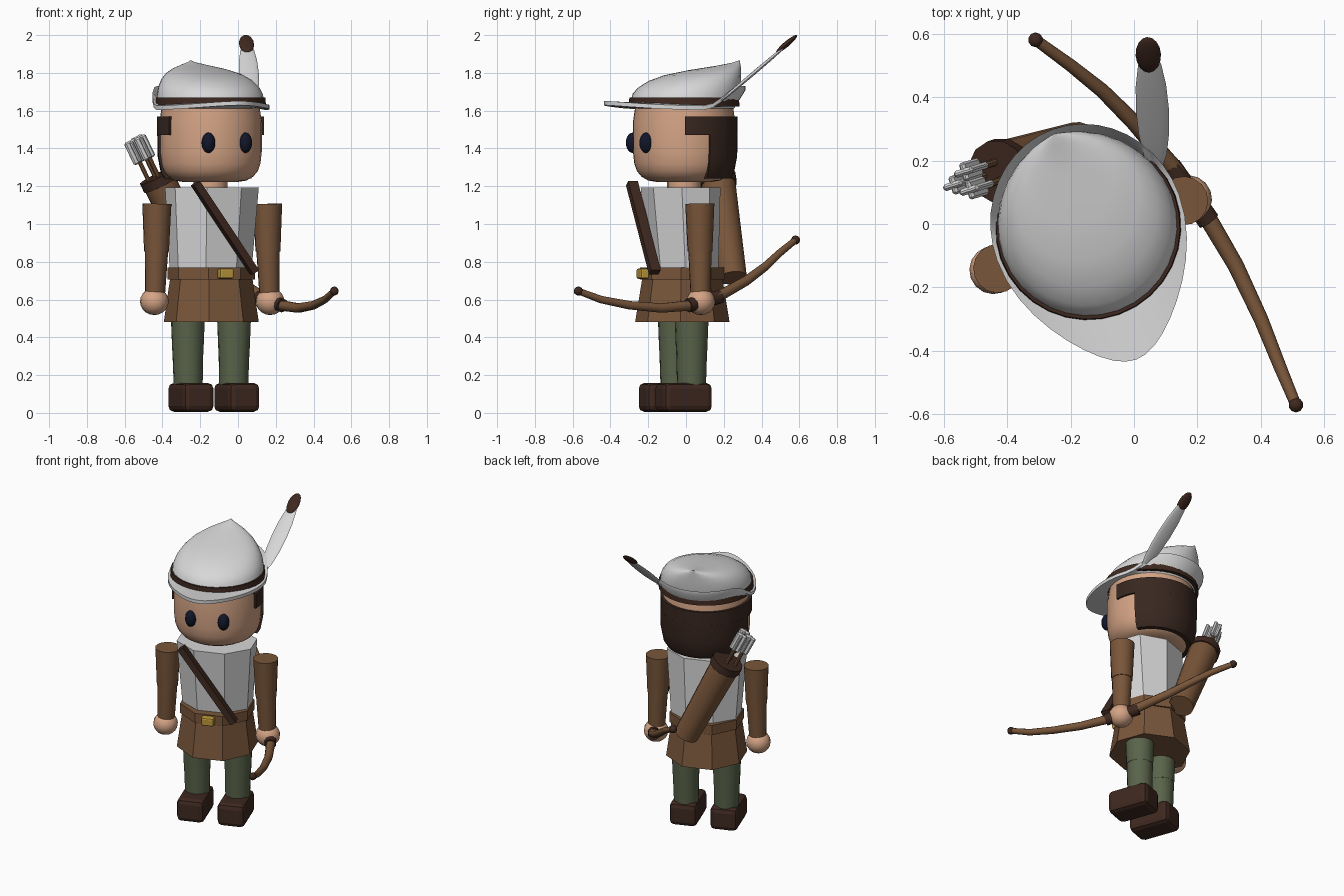
import bpy, bmesh, math
from mathutils import Matrix, Vector

if "Cube" in bpy.data.objects:
    bpy.data.objects.remove(bpy.data.objects["Cube"])

# The figure stands turned a little to its left; body parts are built in this frame
ROOT = Matrix.Translation((-0.145, -0.01, 0)) @ Matrix.Rotation(math.radians(20), 4, 'Z')
WORLD = Matrix.Identity(4)


def material(name, r, g, b):
    m = bpy.data.materials.new(name)
    m.diffuse_color = (r, g, b, 1)
    m.use_nodes = True
    m.node_tree.nodes["Principled BSDF"].inputs["Base Color"].default_value = m.diffuse_color
    return m


WHITE = material("white_cloth", 0.68, 0.68, 0.69)
SKIN = material("skin", 0.66, 0.37, 0.235)
BROWN = material("brown_leather", 0.19, 0.092, 0.042)
DARK = material("dark_leather", 0.048, 0.021, 0.014)
HAIR = material("hair_brown", 0.04, 0.02, 0.014)
GREEN = material("green_trousers", 0.10, 0.125, 0.068)
GOLD = material("gold", 0.50, 0.31, 0.045)
NAVY = material("eye_navy", 0.006, 0.008, 0.022)


def finish(name, bm, mat, frame=ROOT, smooth=True):
    bm.transform(frame)
    bmesh.ops.recalc_face_normals(bm, faces=bm.faces[:])
    me = bpy.data.meshes.new(name)
    bm.to_mesh(me)
    bm.free()
    me.materials.append(mat)
    ob = bpy.data.objects.new(name, me)
    bpy.context.collection.objects.link(ob)
    if smooth:
        for o in bpy.context.selected_objects:
            o.select_set(False)
        ob.select_set(True)
        bpy.context.view_layer.objects.active = ob
        bpy.ops.object.shade_smooth_by_angle(angle=math.radians(38))
    return ob


def ring(z, a, b=None, n=32, cy=0.0, phase=0.0):
    b = a if b is None else b
    return [(a * math.cos(phase + math.tau * i / n), cy + b * math.sin(phase + math.tau * i / n), z)
            for i in range(n)]


def loft(name, rings, mat, smooth=True, closed=False, frame=ROOT):
    bm = bmesh.new()
    rows = [[bm.verts.new(p) for p in r] for r in rings]
    n = len(rows[0])
    pairs = list(zip(rows, rows[1:])) + ([(rows[-1], rows[0])] if closed else [])
    for lo, hi in pairs:
        for i in range(n):
            j = (i + 1) % n
            bm.faces.new((lo[i], lo[j], hi[j], hi[i]))
    if not closed:
        bm.faces.new(rows[0][::-1])
        bm.faces.new(rows[-1])
    return finish(name, bm, mat, frame, smooth)


def rod(name, p0, p1, r0, r1, mat, n=16, frame=ROOT):
    p0, p1 = Vector(p0), Vector(p1)
    d = p1 - p0
    m = Matrix.Translation((p0 + p1) / 2) @ d.to_track_quat('Z', 'Y').to_matrix().to_4x4()
    bm = bmesh.new()
    bmesh.ops.create_cone(bm, cap_ends=True, segments=n, radius1=r0, radius2=r1,
                          depth=d.length, matrix=m)
    return finish(name, bm, mat, frame)


def ball(name, c, s, mat, frame=ROOT, rot=WORLD, n=16):
    bm = bmesh.new()
    bmesh.ops.create_uvsphere(bm, u_segments=n, v_segments=n // 2 + 2, radius=1,
                              matrix=Matrix.Translation(c) @ rot @ Matrix.Diagonal((*s, 1)))
    return finish(name, bm, mat, frame)


def box(name, c, size, mat, bevel=0.0, rot=WORLD, segments=2):
    bm = bmesh.new()
    bmesh.ops.create_cube(bm, size=1, matrix=Matrix.Diagonal((*size, 1)))
    if bevel:
        bmesh.ops.bevel(bm, geom=bm.edges[:], offset=bevel, segments=segments,
                        profile=0.5, affect='EDGES')
    bm.transform(Matrix.Translation(c) @ rot)
    return finish(name, bm, mat, smooth=False)


# Legs, shoes, arms and hands, one of each per side
for side, s in (("right", -1), ("left", 1)):
    box(side + "_shoe", (s * 0.129, -0.05, 0.082), (0.175, 0.275, 0.152), DARK, 0.03)
    rod(side + "_lower_leg", (s * 0.128, -0.005, 0.12), (s * 0.13, -0.005, 0.33), 0.076, 0.082, GREEN)
    rod(side + "_thigh", (s * 0.13, -0.005, 0.33), (s * 0.13, -0.005, 0.56), 0.083, 0.092, GREEN)
    rod(side + "_upper_arm", (s * 0.314, -0.025, 0.855), (s * 0.312, -0.025, 1.107), 0.066, 0.077, BROWN)
    rod(side + "_forearm", (s * 0.323, -0.025, 0.60), (s * 0.314, -0.025, 0.86), 0.052, 0.062, BROWN)
    ball(side + "_hand", (s * 0.326, -0.025, 0.59), (0.076, 0.076, 0.072), SKIN)
    ball(side + "_eye", (s * 0.104, -0.252, 1.43), (0.036, 0.036, 0.054), NAVY)

# Faceted tunic, skirt and belt
P = math.pi / 8
loft("tunic", [ring(0.74, 0.222, 0.175, 8, 0, P), ring(1.193, 0.255, 0.205, 8, -0.02, P)], WHITE, False)
loft("skirt", [ring(0.48, 0.252, 0.25, 8, -0.01, P), ring(0.72, 0.218, 0.21, 8, -0.01, P)], BROWN, False)
loft("belt", [ring(0.705, 0.232, 0.222, 8, -0.01, P), ring(0.77, 0.232, 0.222, 8, -0.01, P)], BROWN, False)
box("belt_buckle", (0, -0.232, 0.737), (0.08, 0.05, 0.054), GOLD, 0.01)

# Shoulder strap lying across the chest
a, b = Vector((-0.17, -0.232, 1.215)), Vector((0.165, -0.225, 0.745))
box("chest_strap", (a + b) / 2, (0.055, 0.04, (b - a).length), DARK,
    rot=(b - a).to_track_quat('Z', 'Y').to_matrix().to_4x4())

# Neck and head
rod("neck", (0, 0, 1.15), (0, 0, 1.25), 0.09, 0.09, SKIN)
HEAD = [(1.222, 0.14), (1.23, 0.19), (1.25, 0.225), (1.28, 0.25), (1.32, 0.264),
        (1.38, 0.271), (1.54, 0.271), (1.65, 0.255)]
loft("head", [ring(z, r) for z, r in HEAD], SKIN)


# Hair as thick arcs wrapped round the head
def hair_arc(name, overhang, profile):
    rings = []
    for z, r in profile:
        a0, a1 = -math.radians(overhang), math.pi + math.radians(overhang)
        angles = [a0 + (a1 - a0) * i / 24 for i in range(25)]
        rings.append([(r * math.cos(t), r * math.sin(t), z) for t in angles]
                     + [((r - 0.03) * math.cos(t), (r - 0.03) * math.sin(t), z) for t in angles[::-1]])
    loft(name, rings, HAIR)


hair_arc("back_hair", -9, [(1.24, 0.245), (1.27, 0.264), (1.36, 0.281), (1.48, 0.283)])
hair_arc("side_hair", 19, [(1.47, 0.283), (1.57, 0.283)])

# Hat brim: long point in front, turned up at the back
rings = [[], [], [], []]
for i in range(40):
    t = math.tau * i / 40
    c, s = math.cos(t), math.sin(t)
    front, back = max(0, c), max(0, -c)
    x = 0.305 * s * (1 - 0.3 * front ** 2)
    y = -0.444 * front + 0.328 * back
    z = 1.615 + 0.025 * front ** 2 + 0.105 * math.sin(math.pi / 2 * min(1, 1.4 * back)) ** 2
    rings[0].append((0.265 * s, -0.265 * c, 1.612))
    rings[1].append((x, y, z - 0.011))
    rings[2].append((x, y, z + 0.011))
    rings[3].append((0.265 * s, -0.265 * c, 1.64))
loft("hat_brim", rings, WHITE, closed=True)
loft("hat_band", [ring(1.622, 0.294), ring(1.67, 0.29)], DARK)

# Hat crown: each ring is front y, back y, front z, back z, half width
CROWN = [(-0.285, 0.285, 1.65, 1.65, 0.285), (-0.272, 0.295, 1.69, 1.69, 0.279),
         (-0.245, 0.302, 1.72, 1.73, 0.267), (-0.185, 0.306, 1.757, 1.77, 0.24),
         (-0.10, 0.309, 1.787, 1.805, 0.2), (0.03, 0.311, 1.813, 1.83, 0.14),
         (0.18, 0.312, 1.836, 1.848, 0.07), (0.27, 0.313, 1.853, 1.858, 0.022),
         (0.308, 0.313, 1.866, 1.866, 0.003)]
rings = []
for yf, yb, zf, zb, w in CROWN:
    rings.append([(x, (yf + yb) / 2 + y * (yb - yf) / 2, (zf + zb) / 2 + y * (zb - zf) / 2)
                  for x, y, _ in [(w * math.cos(t), math.sin(t), 0)
                                  for t in [math.tau * i / 32 for i in range(32)]]])
loft("hat_crown", rings, WHITE)

# Feather leaning backwards
lean = Vector((-0.025, 0.395, 0.335)).to_track_quat('Y', 'Z').to_matrix().to_4x4()
ball("feather", (0.058, 0.36, 1.80), (0.052, 0.26, 0.010), WHITE, WORLD, lean)
ball("feather_tip", (0.045, 0.533, 1.953), (0.04, 0.073, 0.015), DARK, WORLD, lean)

# Quiver on the back with arrows
q0, q1 = Vector((0.06, 0.25, 0.715)), Vector((-0.2, 0.262, 1.235))
axis = (q1 - q0).normalized()
rod("quiver", q0, q1, 0.077, 0.092, BROWN)
rod("quiver_rim", q1 - axis * 0.03, q1 + axis * 0.02, 0.1, 0.1, DARK, 12)
turn = axis.to_track_quat('Z', 'Y').to_matrix().to_4x4()
for i, (dx, dy) in enumerate([(-0.03, 0.02), (0.03, 0.02), (0, -0.03)]):
    foot = q1 + turn.to_3x3() @ Vector((dx, dy - 0.02, 0))
    rod(f"arrow_shaft_{i}", foot - axis * 0.1, foot + axis * 0.2, 0.012, 0.012, BROWN, 8)
    mid = foot + axis * 0.19
    box(f"arrow_fletching_{i}", mid, (0.022, 0.07, 0.13), WHITE, 0.008, turn, 1)
    box(f"arrow_fletching_cross_{i}", mid, (0.06, 0.02, 0.12), WHITE, 0.007, turn, 1)


# Bow held in the left hand
BOW = [(0.51, -0.57, 0.645), (0.46, -0.45, 0.60), (0.40, -0.30, 0.57), (0.32, -0.13, 0.555),
       (0.22, 0.04, 0.57), (0.13, 0.17, 0.615), (0.0, 0.32, 0.70), (-0.1, 0.42, 0.775),
       (-0.2, 0.5, 0.85), (-0.31, 0.58, 0.915)]
pts = [Vector(p) for p in BOW]
rings = []
for i, p in enumerate(pts):
    d = pts[min(i + 1, len(pts) - 1)] - pts[max(i - 1, 0)]
    q = d.to_track_quat('Z', 'Y')
    r = 0.030 - 0.0028 * abs(i - 4.5)
    rings.append([p + q @ Vector(v) for v in ring(0, r, n=10)])
loft("bow", rings, BROWN, frame=WORLD)
rod("bow_grip", (0.235, 0.01, 0.568), (0.115, 0.18, 0.615), 0.037, 0.037, DARK, 10, WORLD)
for name, p in (("bow_front_tip", pts[0]), ("bow_back_tip", pts[-1])):
    ball(name, p, (0.024, 0.024, 0.024), DARK, WORLD, n=10)
